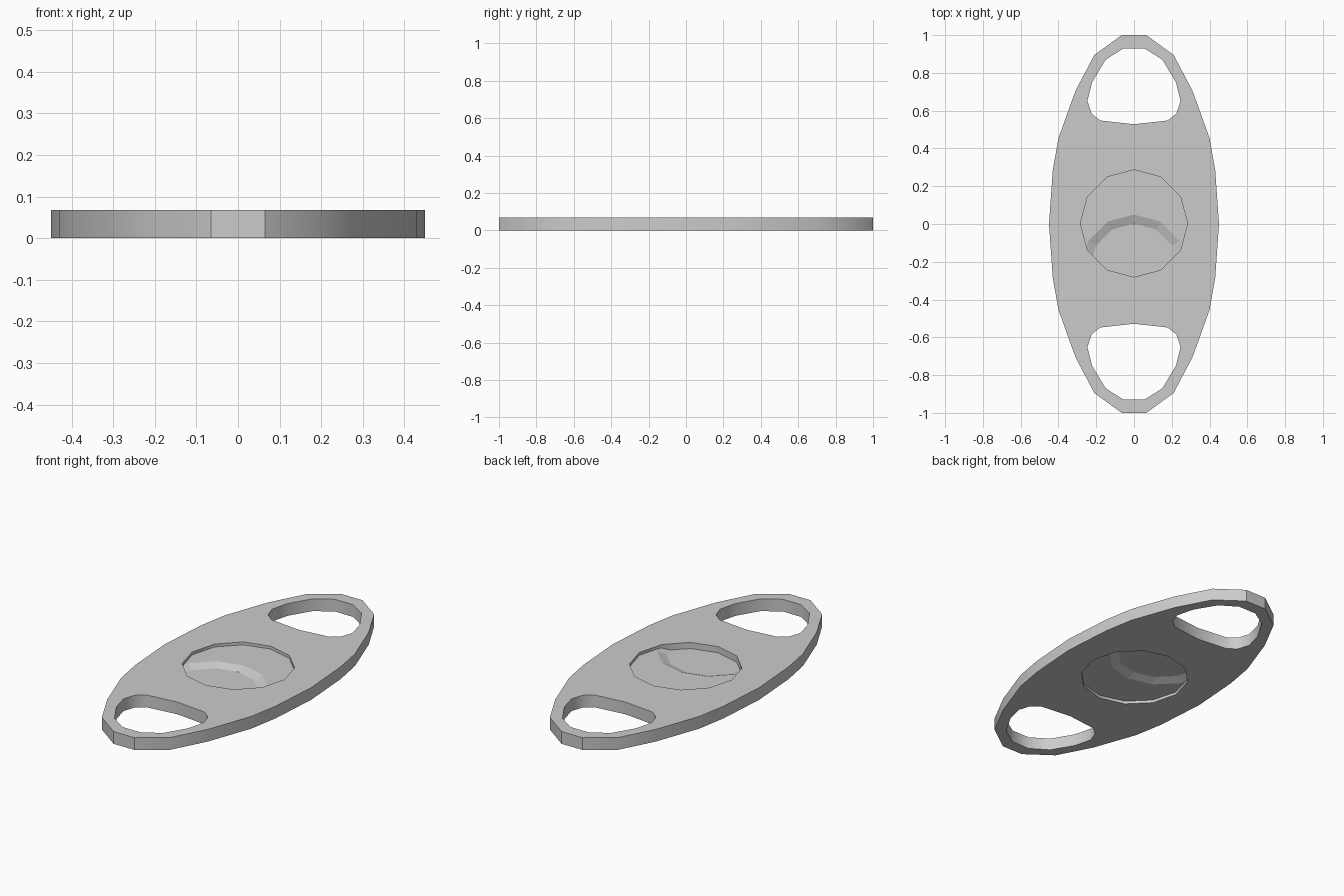
import bpy, bmesh
from math import sin, cos, pi, radians

if "Cube" in bpy.data.objects:
    bpy.data.objects.remove(bpy.data.objects["Cube"])

H = 0.068        # body thickness
MID = H / 2      # plane where the blades meet


def mirrored(half):
    """Complete a right-hand half profile with its left-hand copy."""
    return half + [(-x, y) for x, y in reversed(half) if x > 1e-6]


def arc(cx, cy, r, a0, a1, n):
    return [(cx + r * cos(a0 + (a1 - a0) * i / n),
             cy + r * sin(a0 + (a1 - a0) * i / n)) for i in range(n + 1)]


def smooth(ob, angle=35):
    bpy.ops.object.select_all(action='DESELECT')
    bpy.context.view_layer.objects.active = ob
    ob.select_set(True)
    bpy.ops.object.shade_smooth_by_angle(angle=radians(angle))


# Profiles: oval plate, finger holes, central hole
quarter = [(0.065, 1.0), (0.21, 0.895), (0.31, 0.705), (0.40, 0.455), (0.43, 0.285)]
right = quarter + [(0.45, 0.0)] + [(x, -y) for x, y in reversed(quarter)]
outline = mirrored(right)
finger = mirrored([(0.055, 0.93), (0.15, 0.87), (0.222, 0.75), (0.247, 0.652),
                   (0.225, 0.585), (0.178, 0.548), (0.0, 0.528)])
centre = arc(0, 0.003, 0.284, pi / 2, pi / 2 + 2 * pi, 12)[:-1]

# Body plate, filled from the nested outlines
curve = bpy.data.curves.new("body_plate", 'CURVE')
curve.dimensions = '2D'
curve.fill_mode = 'BOTH'
curve.extrude = MID
for loop in (outline, finger, [(x, -y) for x, y in finger], centre):
    sp = curve.splines.new('POLY')
    sp.points.add(len(loop) - 1)
    for p, (x, y) in zip(sp.points, loop):
        p.co = (x, y, 0, 1)
    sp.use_cyclic_u = True
body = bpy.data.objects.new("body_plate", curve)
bpy.context.collection.objects.link(body)
bpy.context.view_layer.objects.active = body
body.select_set(True)
bpy.ops.object.convert(target='MESH')
body = bpy.context.object
bm = bmesh.new()
bm.from_mesh(body.data)
bmesh.ops.remove_doubles(bm, verts=bm.verts, dist=1e-5)
bmesh.ops.translate(bm, verts=bm.verts, vec=(0, 0, MID))
bmesh.ops.recalc_face_normals(bm, faces=bm.faces)
bm.to_mesh(body.data)
bm.free()
smooth(body)


# Blades: plates with a bevelled, concave cutting edge, ends buried in the body
def blade(name, side):
    bm = bmesh.new()
    back = [(-0.33, -0.23), (-0.33, 0.33), (0.33, 0.33), (0.33, -0.23)]
    loops = []
    for r, z in ((0.28, 0.018), (0.232, 0.0003)):
        pts = arc(0, -0.23, r, 0, pi, 6) + back
        loops.append([bm.verts.new((x, side * y, MID + side * z)) for x, y in pts])
    top, low = loops
    bm.faces.new(top)
    bm.faces.new(low[::-1])
    for i in range(len(top)):
        j = (i + 1) % len(top)
        bm.faces.new((top[i], low[i], low[j], top[j]))
    bmesh.ops.recalc_face_normals(bm, faces=bm.faces)
    me = bpy.data.meshes.new(name)
    bm.to_mesh(me)
    bm.free()
    ob = bpy.data.objects.new(name, me)
    bpy.context.collection.objects.link(ob)


blade("upper_blade", 1)
blade("lower_blade", -1)
